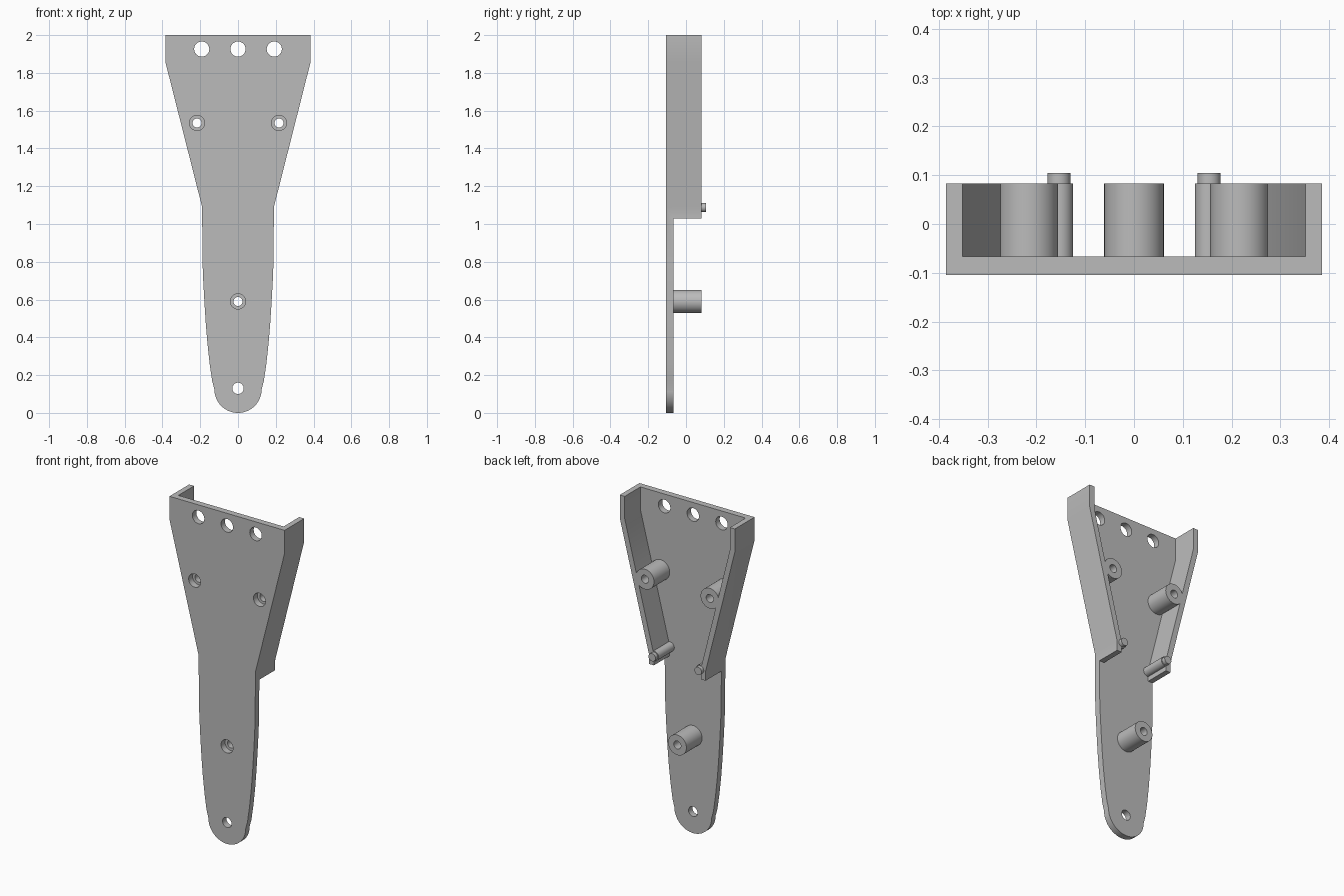
import bpy, bmesh, math
from mathutils import Vector

cube = bpy.data.objects.get("Cube")
if cube:
    bpy.data.objects.remove(cube, do_unlink=True)

FRONT, FLOOR, RIM, PEG_TOP = -0.105, -0.067, 0.083, 0.105

grey = bpy.data.materials.new("plain grey")
grey.use_nodes = True
colour = (0.5, 0.5, 0.5, 1)
grey.diffuse_color = colour
grey.node_tree.nodes["Principled BSDF"].inputs["Base Color"].default_value = colour


def prism(name, outline, y0, y1):
    """Extrude an (x, z) outline from y0 back to y1."""
    bm = bmesh.new()
    face = bm.faces.new([bm.verts.new((x, y0, z)) for x, z in outline])
    new = bmesh.ops.extrude_face_region(bm, geom=[face])["geom"]
    bmesh.ops.translate(bm, vec=Vector((0, y1 - y0, 0)),
                        verts=[v for v in new if isinstance(v, bmesh.types.BMVert)])
    bmesh.ops.recalc_face_normals(bm, faces=bm.faces)
    mesh = bpy.data.meshes.new(name)
    bm.to_mesh(mesh)
    bm.free()
    mesh.materials.append(grey)
    obj = bpy.data.objects.new(name, mesh)
    bpy.context.collection.objects.link(obj)
    return obj


def rod(name, x, z, r, y0, y1, n=48):
    ring = [(x + r * math.cos(math.tau * i / n), z + r * math.sin(math.tau * i / n))
            for i in range(n)]
    return prism(name, ring, y0, y1)


def boolean(target, tool, operation):
    mod = target.modifiers.new(operation.lower(), 'BOOLEAN')
    mod.operation, mod.object, mod.solver = operation, tool, 'EXACT'
    bpy.context.view_layer.objects.active = target
    bpy.ops.object.modifier_apply(modifier=mod.name)
    bpy.data.objects.remove(tool, do_unlink=True)


# Tapered back plate with a rounded lower end
side = [(0.385, 2), (0.385, 1.86), (0.19, 1.09), (0.188, 0.8), (0.184, 0.7),
        (0.178, 0.59), (0.171, 0.48), (0.162, 0.37), (0.15, 0.26), (0.137, 0.17)]
tip = [(0.125 * math.cos(a), 0.125 - 0.125 * math.sin(a))
       for a in (math.pi * i / 32 for i in range(33))]
outline = side + tip + [(-x, z) for x, z in reversed(side)]
bracket = prism("bracket", outline, FRONT, FLOOR)

# Side walls, each with a stepped locating peg at its foot
for s in (1, -1):
    wall = [(0.385, 2), (0.385, 1.86), (0.19, 1.09), (0.19, 1.03),
            (0.157, 1.03), (0.157, 1.094), (0.352, 1.864), (0.352, 2)]
    boolean(bracket, prism("wall", [(s * x, z) for x, z in wall], FLOOR - 0.01, RIM), 'UNION')
    boolean(bracket, rod("peg_base", s * 0.154, 1.087, 0.029, FLOOR - 0.01, RIM), 'UNION')
    boolean(bracket, rod("peg", s * 0.154, 1.087, 0.0235, RIM - 0.02, PEG_TOP), 'UNION')

# Screw bosses, drilled through and counterbored from the front
bosses = [(-0.217, 1.535), (0.217, 1.535), (0, 0.59)]
for x, z in bosses:
    boolean(bracket, rod("boss", x, z, 0.061, FLOOR - 0.01, RIM), 'UNION')
for x, z in bosses:
    boolean(bracket, rod("bore", x, z, 0.024, -0.2, 0.2), 'DIFFERENCE')
    boolean(bracket, rod("counterbore", x, z, 0.04, -0.2, FLOOR), 'DIFFERENCE')

# Mounting holes along the top and at the tip
for x, z, r in [(-0.192, 1.926, 0.04), (0, 1.926, 0.04), (0.192, 1.926, 0.04), (0, 0.13, 0.03)]:
    boolean(bracket, rod("hole", x, z, r, -0.2, 0), 'DIFFERENCE')

bpy.ops.object.select_all(action='DESELECT')
bracket.select_set(True)
bpy.context.view_layer.objects.active = bracket
bpy.ops.object.shade_smooth_by_angle(angle=math.radians(25))
